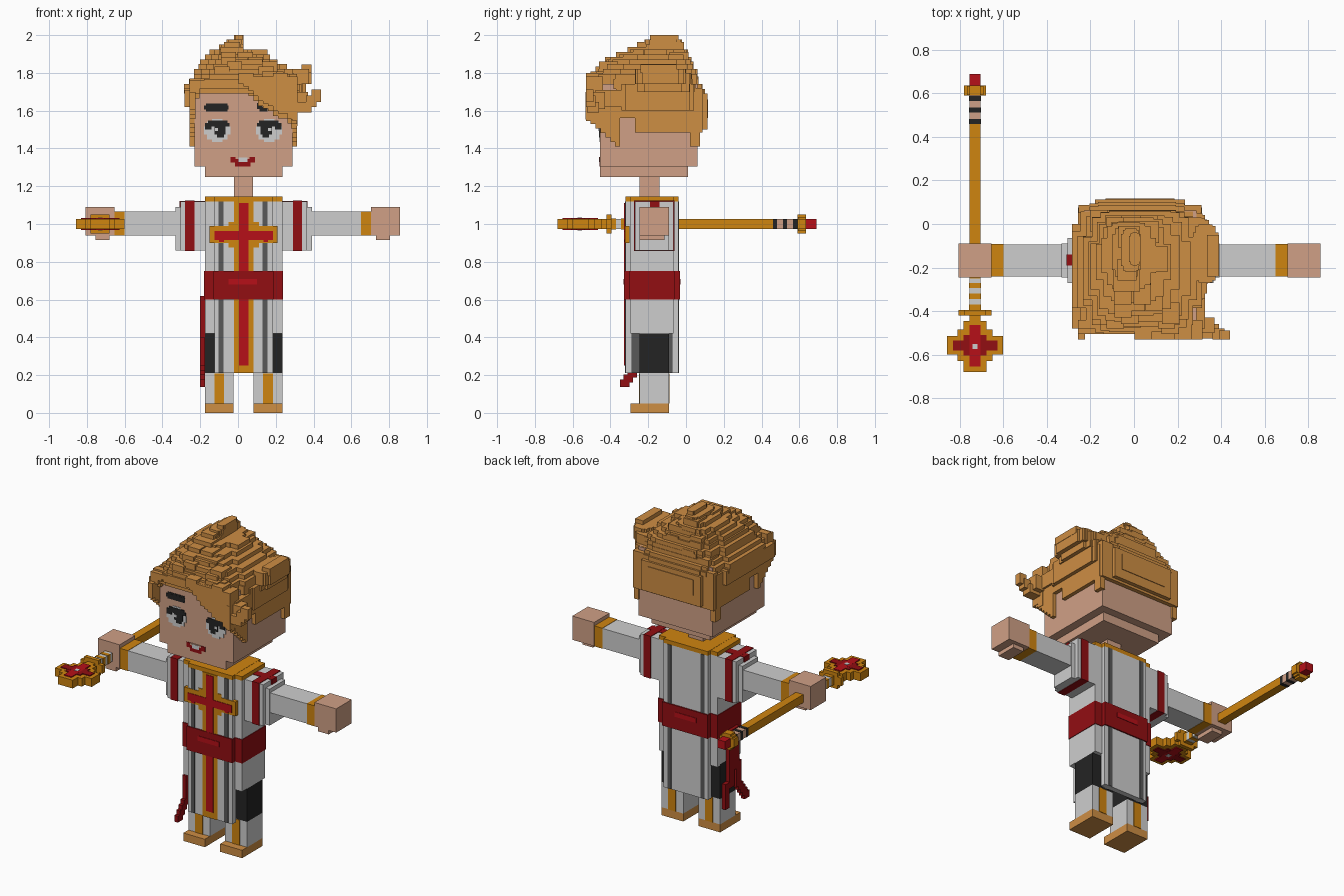
import bpy, bmesh, math, random
random.seed(4)
V = 0.026   # voxel size

def srgb(r, g, b):
    f = lambda c: ((c / 255 + 0.055) / 1.055) ** 2.4 if c > 10 else c / 255 / 12.92
    return (f(r), f(g), f(b), 1)

COLOURS = {"white": (206, 206, 206), "skin": (208, 160, 134), "hair_brown": (206, 142, 68),
           "gold": (207, 133, 16), "dark_red": (146, 14, 18), "red": (182, 16, 24),
           "black": (36, 36, 36), "grey": (88, 88, 88)}
MATS = {}
for name, c in COLOURS.items():
    MATS[name] = bpy.data.materials.new(name)
    MATS[name].diffuse_color = srgb(*c)

def part(name, boxes):
    """One object from boxes: (colour, x0, x1, y0, y1, z0, z1)."""
    me = bpy.data.meshes.new(name)
    bm = bmesh.new()
    used = []
    for col, x0, x1, y0, y1, z0, z1 in boxes:
        if col not in used:
            used.append(col)
            me.materials.append(MATS[col])
        vs = bmesh.ops.create_cube(bm, size=1)["verts"]
        for v in vs:
            v.co = ((x0 + x1) / 2 + v.co.x * (x1 - x0), (y0 + y1) / 2 + v.co.y * (y1 - y0),
                    (z0 + z1) / 2 + v.co.z * (z1 - z0))
        for f in {f for v in vs for f in v.link_faces}:
            f.material_index = used.index(col)
    bm.to_mesh(me)
    bm.free()
    ob = bpy.data.objects.new(name, me)
    bpy.context.collection.objects.link(ob)
    return ob

CX = 0.03   # body centre line
BX0, BX1, PX0, PX1 = -0.175, 0.235, -0.125, 0.185   # body and tabard widths
YB0, YB1, YP0, YP1 = -0.295, -0.065, -0.32, -0.04   # body and tabard depths

# torso, tabard, collar and sash
part("torso", [("white", BX0, BX1, YB0, YB1, 0.42, 1.12)])
part("tabard", [("white", PX0, PX1, YP0, YB0 + 0.01, 0.21, 1.12),
                ("white", PX0, PX1, YB1 - 0.01, YP1, 0.21, 1.12)])
part("collar", [("gold", BX0, BX1, YB0, YB1, 1.12, 1.145), ("gold", PX0, PX1, YP0, YP1, 1.12, 1.146)])
part("sash", [("dark_red", BX0 - .004, BX1 + .004, YB0 - .004, YB1 + .004, 0.60, 0.75),
              ("dark_red", PX0 - .004, PX1 + .004, YP0 - .008, YP1 + .008, 0.60, 0.75),
              ("red", -0.05, 0.10, YP0 - .011, YP1 + .011, 0.68, 0.71)])
part("tabard_stripes", [("grey", x, x + V, YP0 - .003, YP1 + .003, 0.211, 1.12) for x in (-0.102, 0.13)])
part("tabard_cross", [("gold", -0.022, 0.082, YP0 - .004, YP0 + .01, 0.21, 1.12),
                      ("gold", -0.15, 0.21, YP0 - .004, YP0 + .02, 0.90, 0.99),
                      ("gold", -0.05, 0.11, YP0 - .004, YP0 + .01, 0.875, 1.01),
                      ("red", 0.005, 0.055, YP0 - .007, YP0, 0.25, 1.11),
                      ("red", -0.125, 0.185, YP0 - .007, YP0, 0.915, 0.962),
                      ("red", -0.10, -0.075, YP0 - .0068, YP0, 0.905, 0.962),
                      ("red", 0.135, 0.16, YP0 - .0068, YP0, 0.905, 0.962)])

# hanging sash ends on one hip
tails = [("dark_red", -0.2, -0.175, -0.20, -0.15, 0.26, 0.62), ("dark_red", -0.2, -0.175, -0.25, -0.2, 0.36, 0.62),
         ("dark_red", -0.2, -0.175, -0.15, -0.11, 0.14, 0.30)]
for i in range(5):
    y = -0.27 - i * 0.02
    tails.append(("dark_red", -0.2, -0.175, y, y + 0.05, 0.24 - i * V, 0.24 - i * V + (0.16 if i == 0 else 0.04)))
part("sash_tails", tails)

# legs and shoes
for side, x0, x1 in (("right", -0.175, -0.025), ("left", 0.082, 0.235)):
    s = -0.125 if side == "right" else 0.133
    part(side + "_leg", [("white", x0, x1, -0.245, -0.09, 0.05, 0.21),
                         ("black", x0, x1, -0.245, -0.09, 0.21, 0.43),
                         ("gold", s, s + 0.052, -0.248, -0.087, 0.05, 0.209)])
    part(side + "_shoe", [("hair_brown", x0, x1, -0.295, -0.09, 0, 0.05)])

# arms, described outward from the shoulder
def arm_box(s, col, a, b, y0, y1, z0, z1):
    xs = sorted((CX + s * a, CX + s * b))
    return (col, xs[0], xs[1], y0, y1, z0, z1)

for side, s in (("right", -1), ("left", 1)):
    B = lambda *a: arm_box(s, *a)
    part(side + "_sleeve", [B("white", 0.2, 0.335, -0.27, -0.065, 0.86, 1.12),
                            B("white", 0.2, 0.362, -0.245, -0.09, 0.86, 1.09),
                            B("dark_red", 0.26, 0.31, -0.274, -0.061, 0.857, 1.124),
                            B("dark_red", 0.2, 0.339, -0.19, -0.14, 1.07, 1.123)])
    w = 0.62 if s > 0 else 0.63
    part(side + "_arm", [B("white", 0.34, w, -0.24, -0.095, 0.94, 1.065),
                         B("gold", w, w + 0.055, -0.242, -0.093, 0.938, 1.067)])
    h = w + 0.055
    part(side + "_hand", [B("skin", h, h + 0.152, -0.245, -0.09, 0.94, 1.09),
                          B("skin", h + 0.025, h + 0.1, -0.245, -0.115, 0.915, 0.94)])

# neck and stepped head
part("neck", [("skin", -0.022, 0.08, -0.245, -0.14, 1.14, 1.26)])
part("head", [("skin", BX0, BX1, -0.455, 0.01, 1.25, 1.31), ("skin", -0.23, 0.288, -0.455, 0.062, 1.305, 1.74)])

# face painted as thin plates
F = -0.455
def plate(col, x0, x1, z0, z1, d=0.003):
    return (col, x0, x1, F - d, F + 0.004, z0, z1)

for side, c, m in (("right", -0.11, 1), ("left", 0.165, -1)):
    eye = []
    for k in range(-4, 5):   # stepped round white
        hw = round(math.sqrt(max(0, 4.7 ** 2 - k * k))) * 0.0138
        eye.append(plate("white", c - hw, c + hw, 1.495 + (k - .5) * 0.0138, 1.495 + (k + .5) * 0.0138))
    a = lambda u, v: sorted((c + m * u, c + m * v))
    for u, v, z0, z1 in ((-0.065, 0.065, 1.515, 1.535), (-0.05, 0.055, 1.535, 1.548), (-0.065, -0.03, 1.50, 1.52),
                         (-0.015, 0.045, 1.475, 1.52), (0.0, 0.035, 1.457, 1.48)):
        eye.append(plate("black", *a(u, v), z0, z1, 0.006))
    eye.append(plate("white", *a(-0.012, 0.005), 1.492, 1.508, 0.008))
    part(side + "_eye", eye)
part("eyebrows", [plate("black", -0.17, -0.055, 1.595, 1.637), plate("black", -0.18, -0.05, 1.605, 1.627, .004),
                  plate("black", 0.10, 0.13, 1.61, 1.64), plate("black", 0.115, 0.155, 1.595, 1.62, .004)])
part("mouth", [plate("dark_red", -0.04, 0.09, 1.325, 1.355), plate("dark_red", -0.015, 0.065, 1.305, 1.33, .004),
               plate("skin", -0.012, 0.062, 1.343, 1.356, .005), plate("white", 0.003, 0.05, 1.327, 1.352, .006)])

# hair crown: terraced slabs with cut corners
hair = []
def H(*b):
    hair.append(("hair_brown",) + b)

def slab(x0, x1, y0, y1, z0, z1, c):
    for k in range(4):
        a, b = c * k / 3, c * (1 - math.sqrt(1 - (1 - k / 3) ** 2))
        H(x0 + a, x1 - a, y0 + b, y1 - b, z0, z1)

crown = [(1.69, -0.285, 0.312, -0.49, 0.10), (1.716, -0.285, 0.312, -0.505, 0.088), (1.742, -0.26, 0.312, -0.505, 0.065),
         (1.768, -0.234, 0.312, -0.495, 0.062), (1.794, -0.234, 0.29, -0.47, 0.06), (1.82, -0.21, 0.26, -0.45, 0.04),
         (1.846, -0.20, 0.21, -0.42, 0.03), (1.872, -0.175, 0.17, -0.36, 0.012), (1.898, -0.15, 0.10, -0.30, 0.01),
         (1.924, -0.10, 0.03, -0.25, -0.01), (1.95, -0.06, 0.03, -0.22, -0.02), (1.976, -0.022, 0.03, -0.19, -0.04)]
for z, x0, x1, y0, y1 in crown:
    slab(x0, x1, y0, y1, z, min(z + V, 2.0), min(0.12, (x1 - x0) * 0.3))
    if 1.74 < z < 1.93:      # loose strands lying on the terraces
        for i in range(4):
            x, y = random.uniform(x0 + .05, x1 - .12), random.choice((y0 + 0.02, y0 - 0.01, y1 - 0.10))
            H(x, x + 0.08, y, y + 0.1, z, z + V * 1.5)

# small tuft and the rounded lock on one side
H(0.08, 0.155, -0.22, -0.10, 1.86, 1.925)
H(0.055, 0.08, -0.2, -0.1, 1.86, 1.9)
H(0.14, 0.21, -0.27, -0.05, 1.84, 1.872)
slab(0.2, 0.36, -0.27, 0.03, 1.70, 1.80, 0.05)
slab(0.27, 0.388, -0.27, 0.0, 1.74, 1.82, 0.04)
H(0.335, 0.39, -0.24, -0.05, 1.8, 1.845)
slab(0.25, 0.335, -0.35, 0.05, 1.60, 1.74, 0.03)

# sides and back
for x0, x1, xw in ((-0.257, -0.225, -0.284), (0.28, 0.312, 0.325)):
    H(x0, x1, -0.27, 0.065, 1.485, 1.70)
    H(x0, x1, -0.375, -0.27, 1.56, 1.70)
    H(x0, x1, 0.02, 0.075, 1.41, 1.49)
    for i in range(7):       # stepped lock in front of the ear
        y = -0.375 - i * V
        H(x0, x1, y, y + V, 1.41 + i * 0.024 + (0.05 if xw < 0 else 0), 1.70)
    H(min(x0, xw), max(x1, xw), -0.48, 0.0, 1.62, 1.71)
H(-0.255, 0.31, 0.05, 0.088, 1.485, 1.72)
H(-0.18, 0.235, 0.05, 0.113, 1.50, 1.69)
H(-0.13, 0.185, 0.05, 0.117, 1.56, 1.66)

# swept fringe: column bottoms follow the hairline
line = [(-0.26, 1.55), (-0.23, 1.66), (-0.15, 1.72), (-0.04, 1.745), (0.04, 1.71), (0.10, 1.64),
        (0.16, 1.605), (0.2, 1.57), (0.26, 1.55), (0.32, 1.50)]
def hairline(x):
    for (xa, za), (xb, zb) in zip(line, line[1:]):
        if x <= xb:
            return za + (zb - za) * (x - xa) / (xb - xa)
    return line[-1][1]
x = -0.257
while x < 0.30:
    z = round(hairline(x + V / 2) / 0.0131) * 0.0131
    front = -0.505 if x < 0 else -0.53
    H(x, x + V, -0.48, -0.44, z, 1.77)
    H(x, x + V, front, -0.44, min(z + 0.026, 1.74), 1.76 if x < 0 else 1.80 - 0.02 * (int(x / 0.08) % 2))
    x += V

# flicked curl
H(0.29, 0.37, -0.50, -0.43, 1.61, 1.70)
H(0.30, 0.39, -0.525, -0.46, 1.59, 1.645)
H(0.36, 0.415, -0.53, -0.48, 1.62, 1.68)
H(0.39, 0.44, -0.53, -0.49, 1.645, 1.712)
part("hair", hair)

# staff
SX = -0.73
def S(col, w, y0, y1, h):
    return (col, SX - w, SX + w, y0, y1, 1.0 - h, 1.0 + h)

grip = [S("gold", .026, -0.25, 0.46, .026), S("skin", .0255, 0.46, 0.59, .0255)]
grip += [S("black", .027, y, y + 0.023, .027) for y in (0.46, 0.513, 0.566)]
grip += [S("white", .026, -0.40, -0.24, .026)]
grip += [S("gold", .028, y, y + 0.025, .028) for y in (-0.295, -0.345, -0.395)]
part("staff_shaft", grip)
part("staff_pommel", [S("gold", .05, 0.59, 0.636, .026), S("gold", .026, 0.59, 0.636, .05),
                      S("gold", .038, 0.592, 0.634, .038), S("red", .026, 0.636, 0.69, .026)])
part("staff_guard", [S("gold", .076, -0.42, -0.395, .026), S("gold", .05, -0.42, -0.395, .05)])
part("staff_head", [S("gold", .026, -0.46, -0.42, .026), S("gold", .052, -0.68, -0.445, .026),
                    S("gold", .128, -0.60, -0.515, .026), S("gold", .08, -0.63, -0.485, .0258),
                    S("red", .026, -0.655, -0.465, .032), S("dark_red", .102, -0.58, -0.535, .0315),
                    S("dark_red", .052, -0.605, -0.51, .031), S("white", .012, -0.575, -0.55, .034)])
